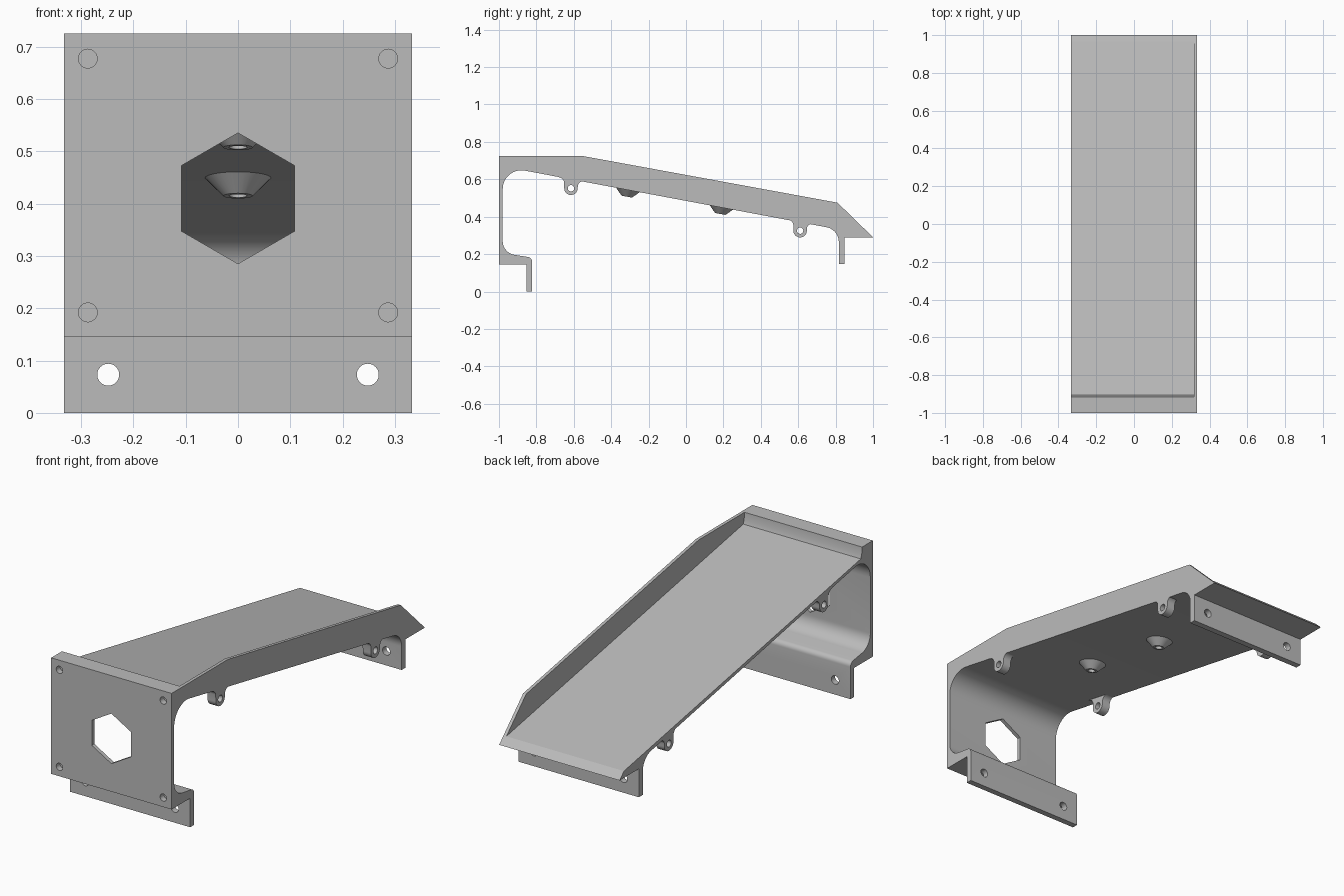
import bpy, bmesh
from math import sin, cos, radians, tau, atan
from mathutils import Matrix

cube = bpy.data.objects.get("Cube")
if cube:
    bpy.data.objects.remove(cube, do_unlink=True)

grey = bpy.data.materials.new("plain grey")
grey.use_nodes = True
GREY = (0.5, 0.5, 0.5, 1)
grey.diffuse_color = GREY
grey.node_tree.nodes["Principled BSDF"].inputs["Base Color"].default_value = GREY

HALF, WALL, SLOPE = 0.333, 0.016, 0.185


def under(y):
    """Height of the sloping underside."""
    return 0.588 - SLOPE * (y + 0.55)


def arc(cx, cy, r, start, end, n=12):
    angles = [radians(start + (end - start) * i / n) for i in range(n + 1)]
    return [(cx + r * cos(a), cy + r * sin(a)) for a in angles]


def circle(cx, cy, r, n=32):
    return arc(cx, cy, r, 0, 360, n)[:-1]


def finish(name, bm):
    bmesh.ops.recalc_face_normals(bm, faces=bm.faces)
    mesh = bpy.data.meshes.new(name)
    bm.to_mesh(mesh)
    bm.free()
    mesh.materials.append(grey)
    obj = bpy.data.objects.new(name, mesh)
    bpy.context.collection.objects.link(obj)
    return obj


def prism(name, points, axis, a, b):
    """Extrude a (y, z) outline along x, or an (x, z) outline along y."""
    bm = bmesh.new()
    place = (lambda p, t: (t, *p)) if axis == "x" else (lambda p, t: (p[0], t, p[1]))
    ends = [[bm.verts.new(place(p, t)) for p in points] for t in (a, b)]
    for end in ends:
        bm.faces.new(end)
    for i in range(len(points)):
        j = (i + 1) % len(points)
        bm.faces.new((ends[0][i], ends[0][j], ends[1][j], ends[1][i]))
    return finish(name, bm)


def cut(obj, cutter):
    cutter.hide_render = True
    mod = obj.modifiers.new("cut", "BOOLEAN")
    mod.operation, mod.solver, mod.object = "DIFFERENCE", "EXACT", cutter
    bpy.context.view_layer.objects.active = obj
    bpy.ops.object.modifier_apply(modifier=mod.name)
    bpy.data.objects.remove(cutter, do_unlink=True)


def smooth(obj):
    bpy.ops.object.select_all(action="DESELECT")
    obj.select_set(True)
    bpy.context.view_layer.objects.active = obj
    bpy.ops.object.shade_smooth_by_angle(angle=radians(30))


# Bracket body: one side outline extruded across the width
outline = [(-1, 0.145), (-0.853, 0.145), (-0.853, 0), (-0.823, 0)]
outline += arc(-0.848, 0.16, 0.025, 0, 80, 6)
outline += arc(-0.905, 0.27, 0.075, 260, 180)
outline += arc(-0.88, 0.548, 0.1, 180, 80)
outline += arc(0.737, 0.265, 0.08, 80, 0)
outline += [(0.817, 0.148), (0.848, 0.148), (0.848, 0.29), (1, 0.29),
            (0.81, 0.475), (-0.555, 0.725), (-1, 0.725)]
body = prism("ramp_bracket", outline, "x", -HALF, HALF)

# Tray pocket, leaving the thin floor, the side wall and the front lip
pocket = [(-0.915, 0.9), (-0.915, 0.725), (-0.912, 0.69),
          (-0.905, under(-0.905) + WALL), (1.2, under(1.2) + WALL), (1.2, 0.9)]
cut(body, prism("pocket_cutter", pocket, "x", -0.5, HALF - WALL))

# Hexagonal window in the front plate
cut(body, prism("window_cutter", arc(0, 0.41, 0.125, 90, 390, 5), "y", -1.1, -0.9))

# Plate screw holes (blind) and flange holes (through)
for side in (-1, 1):
    for z in (0.192, 0.677):
        cut(body, prism("screw_cutter", circle(side * 0.287, z, 0.018), "y", -1.1, -0.97))
    for z, y in ((0.073, -0.84), (0.22, 0.84)):
        cut(body, prism("flange_cutter", circle(side * 0.248, z, 0.021), "y", y - 0.06, y + 0.06))
smooth(body)

# Hanging lugs with pin holes, a pair near each end
for end, y in (("front", -0.615), ("rear", 0.61)):
    z = under(y) - 0.048
    shape = [(y - 0.066, under(y - 0.066) + 0.004), (y - 0.066, under(y - 0.066))]
    shape += arc(y - 0.066, under(y) - 0.02, 0.03, 80, 10, 6)
    shape += arc(y, z, 0.036, 180, 360, 16)
    shape += arc(y + 0.066, under(y) - 0.04, 0.03, 170, 100, 6)
    shape += [(y + 0.066, under(y + 0.066)), (y + 0.066, under(y + 0.066) + 0.004)]
    for side, x in (("left", HALF - 0.045), ("right", -HALF)):
        lug = prism(f"{end}_{side}_lug", shape, "x", x, x + 0.045)
        cut(lug, prism("pin_cutter", circle(y, z, 0.017), "x", -0.5, 0.5))
        smooth(lug)

# Tapered bosses under the floor, each with a blind hole
rings = [(0.065, 0.003), (0.065, 0), (0.028, -0.037), (0.017, -0.037), (0.017, -0.002)]
N = 32
for end, y in (("front", -0.31), ("rear", 0.19)):
    bm = bmesh.new()
    loops = [[bm.verts.new((r * cos(tau * i / N), r * sin(tau * i / N), h))
              for i in range(N)] for r, h in rings]
    for a, b in zip(loops, loops[1:]):
        for i in range(N):
            j = (i + 1) % N
            bm.faces.new((a[i], a[j], b[j], b[i]))
    bm.faces.new(loops[0])
    bm.faces.new(loops[-1])
    bm.transform(Matrix.Translation((0, y, under(y))) @ Matrix.Rotation(-atan(SLOPE), 4, "X"))
    smooth(finish(f"{end}_boss", bm))
